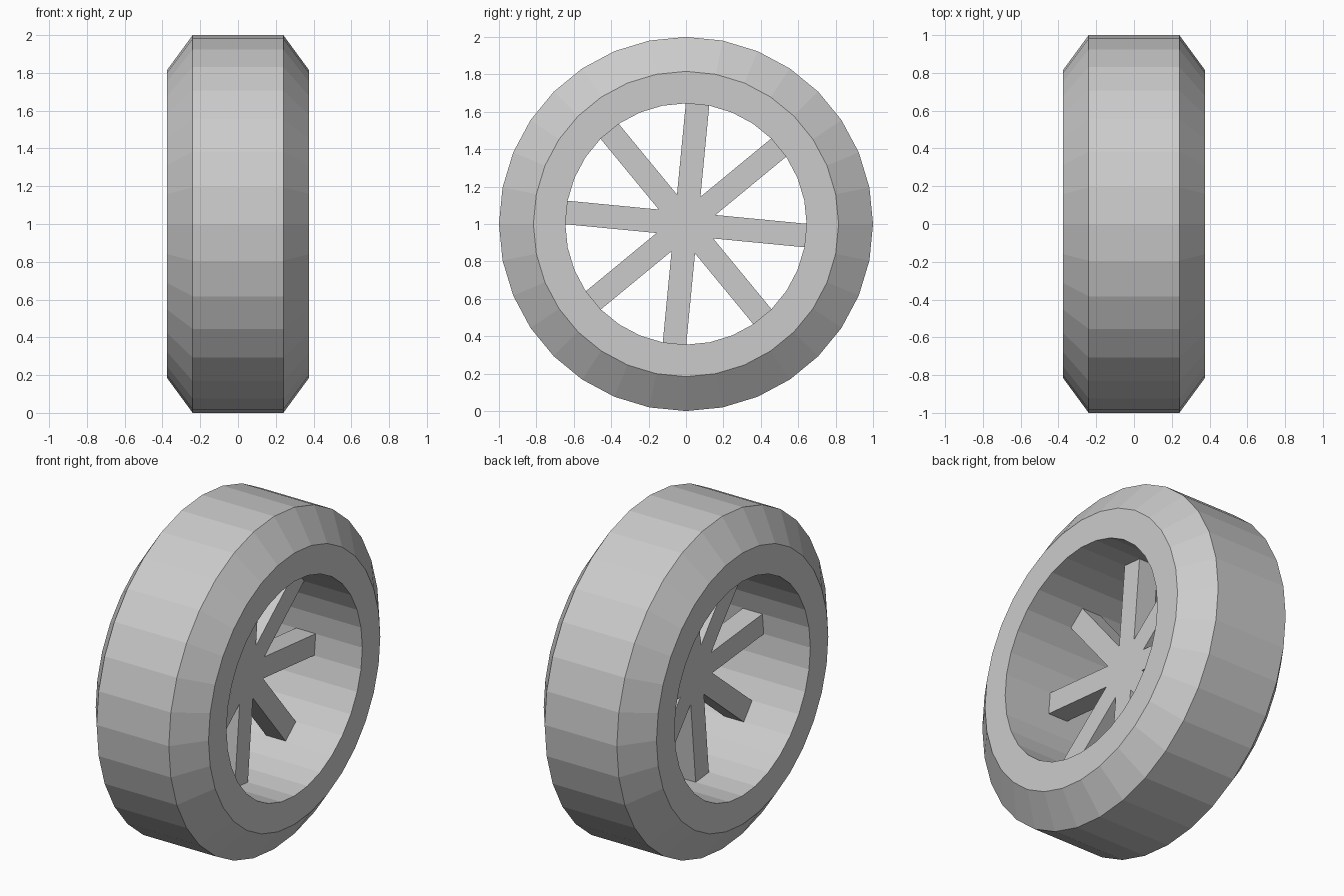
import bpy
import bmesh
from math import sin, cos, pi, radians
from mathutils import Vector

if "Cube" in bpy.data.objects:
    bpy.data.objects.remove(bpy.data.objects["Cube"])

AXLE_Z = 1.0
SIDES = 32
SPOKES = 8

grey = bpy.data.materials.new("light_grey")
grey.use_nodes = True
colour = (0.6, 0.6, 0.6, 1.0)
grey.diffuse_color = colour
grey.node_tree.nodes["Principled BSDF"].inputs["Base Color"].default_value = colour


def add_object(name, bm):
    """Turn a bmesh into a flat-shaded object sitting on the axle."""
    bmesh.ops.recalc_face_normals(bm, faces=bm.faces)
    mesh = bpy.data.meshes.new(name)
    bm.to_mesh(mesh)
    bm.free()
    mesh.materials.append(grey)
    obj = bpy.data.objects.new(name, mesh)
    obj.location.z = AXLE_Z
    bpy.context.collection.objects.link(obj)
    return obj


def around_axle(x, radius, angle):
    """Point at an angle from straight up, turning towards +y."""
    return Vector((x, radius * sin(angle), radius * cos(angle)))


# Tyre: chamfered cross-section (x, radius) swept around the axle
half = [(0.24, 1.0), (0.375, 0.816), (0.375, 0.645)]
section = half + [(-x, r) for x, r in reversed(half)]
bm = bmesh.new()
rings = [[bm.verts.new(around_axle(x, r, 2 * pi * i / SIDES)) for x, r in section]
         for i in range(SIDES)]
for i in range(SIDES):
    a, b = rings[i - 1], rings[i]
    for j in range(len(section)):
        bm.faces.new((a[j - 1], a[j], b[j], b[j - 1]))
add_object("tyre", bm)

# Spokes: one star outline extruded along the axle, tips set into the tyre
half_width, half_depth, reach = 0.063, 0.065, 0.67
tilt, step = radians(5.5), 2 * pi / SPOKES
crotch = half_width / sin(step / 2)
bm = bmesh.new()
outline = []
for i in range(SPOKES):
    angle = tilt + i * step
    tip = around_axle(-half_depth, reach, angle)
    side = around_axle(0, half_width, angle + pi / 2)
    outline += [tip - side, tip + side,
                around_axle(-half_depth, crotch, angle + step / 2)]
star = bm.faces.new([bm.verts.new(p) for p in outline])
extruded = bmesh.ops.extrude_face_region(bm, geom=[star], use_keep_orig=True)
front = [v for v in extruded["geom"] if isinstance(v, bmesh.types.BMVert)]
bmesh.ops.translate(bm, verts=front, vec=(2 * half_depth, 0, 0))
add_object("spokes", bm)
